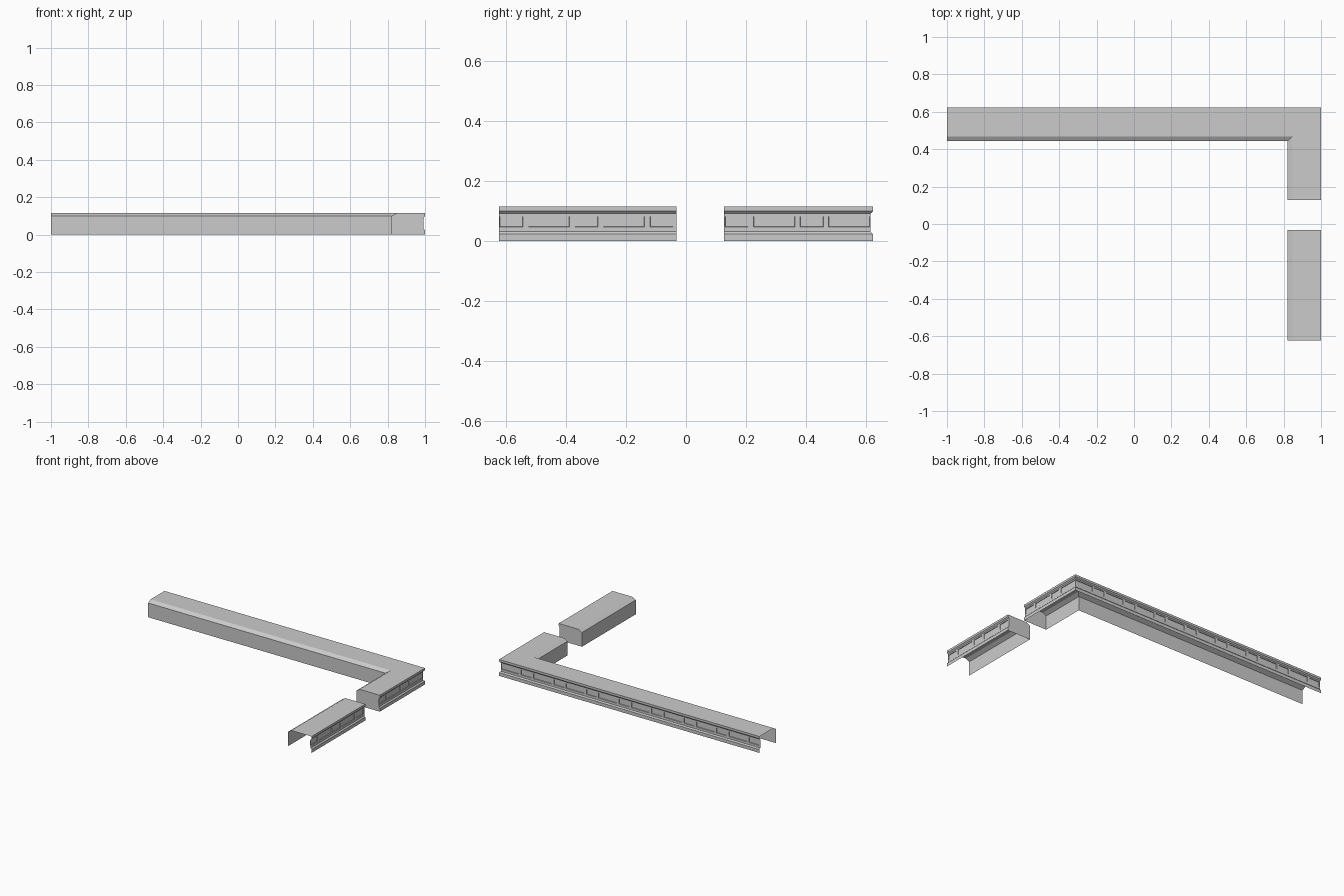
import bpy, bmesh
from mathutils import Vector

if "Cube" in bpy.data.objects:
    bpy.data.objects.remove(bpy.data.objects["Cube"])

X, Y, H, W = 1.0, 0.622, 0.114, 0.179   # outer corner, height, depth of ledge

# Cross-sections as (distance inward, z)
FRONT = [(0, 0), (0, 0.023), (0.008, 0.031), (0.008, 0.047), (0.008, 0.082),
         (0.008, 0.091), (0, 0.099), (0, H)]
BACK = [(0, H), (W - 0.026, H), (W, 0.099), (W, 0)]
PANEL_ROW = 3


def panels(a, b):
    """Alternating long and short panels, measured away from the corner."""
    out = []
    for k in range(9):
        for start, length in ((0.010, 0.137), (0.165, 0.077)):
            s = k * 0.25 + start
            if s >= a and s + length <= b:
                out.append((s, s + length))
    return out


def sweep(bm, stations, profile):
    """Stations are (x, y, inward x, inward y); returns the vertex rings."""
    rings = [[bm.verts.new((x + ix * d, y + iy * d, z)) for d, z in profile]
             for x, y, ix, iy in stations]
    faces = {}
    for i in range(len(rings) - 1):
        for j in range(len(profile) - 1):
            faces[i, j] = bm.faces.new((rings[i][j], rings[i][j + 1],
                                        rings[i + 1][j + 1], rings[i + 1][j]))
    return rings, faces


def ledge(name, stations, panel_starts, ends, caps):
    bm = bmesh.new()
    # moulded outer face with sunken panels
    _, faces = sweep(bm, stations, FRONT)
    sunk = [faces[i, PANEL_ROW] for i in panel_starts]
    bm.normal_update()
    bmesh.ops.inset_individual(bm, faces=sunk, thickness=0.0015, depth=-0.004)
    # top, bevel and inner wall
    sweep(bm, ends, BACK)
    # closed ends beside the gap
    for (x, y, ix, iy), flip in caps:
        ring = [bm.verts.new((x + ix * d, y + iy * d, z))
                for d, z in FRONT + BACK[1:]]
        bm.faces.new(ring[::-1] if flip else ring)
    bmesh.ops.remove_doubles(bm, verts=bm.verts, dist=0.0003)
    me = bpy.data.meshes.new(name)
    bm.to_mesh(me)
    bm.free()
    ob = bpy.data.objects.new(name, me)
    bpy.context.collection.objects.link(ob)


def on_back(s):
    return (X - s, Y, 0, -1)


def on_side(s):
    return (X, Y - s, -1, 0)


def mark(stations, starts, spans, place, reverse=False):
    """Append panel edge stations and remember which strips are panels."""
    for a, b in (reversed(spans) if reverse else spans):
        starts.append(len(stations))
        stations += [place(b), place(a)] if reverse else [place(a), place(b)]


corner = (X, Y, -1, -1)

# L-shaped ledge: long back run, mitred corner, short side arm
arm_end = 0.495
st, starts = [on_back(2.0)], []
mark(st, starts, panels(0, 2.0), on_back, True)
st.append(corner)
mark(st, starts, panels(0, arm_end), on_side)
st.append(on_side(arm_end))
ledge("corner_ledge", st, starts, [on_back(2.0), corner, on_side(arm_end)],
      [(on_side(arm_end), False)])

# Separate side ledge beyond the gap
a, b = 0.654, 2 * Y
st, starts = [on_side(a)], []
mark(st, starts, panels(a, b), on_side)
st.append(on_side(b))
ledge("side_ledge", st, starts, [on_side(a), on_side(b)], [(on_side(a), True)])
